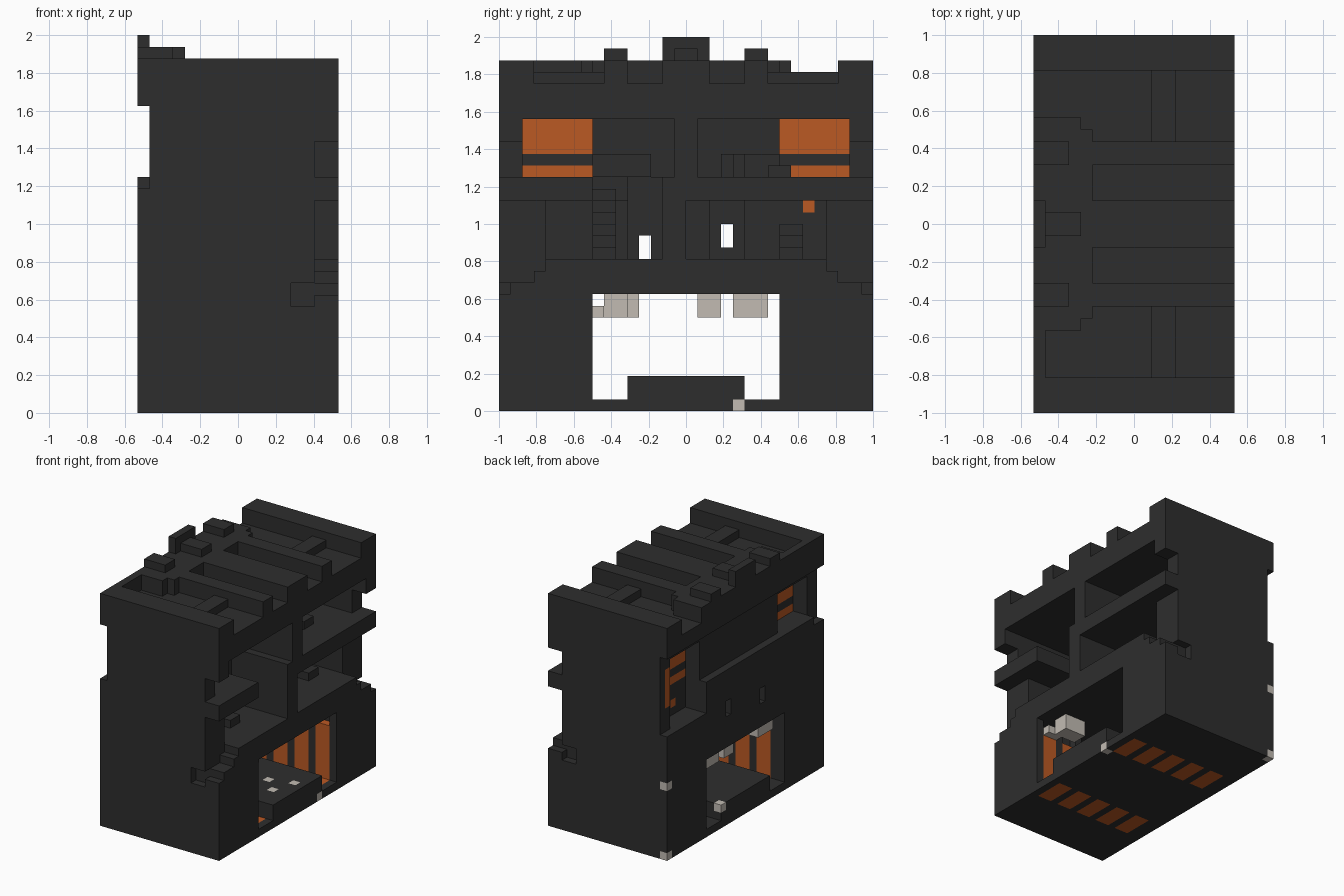
import bpy
import bmesh
from itertools import product

UNIT = 1 / 16
WIDE, LONG = 17, 32
cells = {}          # (x, y, z) block -> part name


def fill(part, x, y, z, mirror=False):
    """Set a box of blocks to a part (None carves); mirror repeats it front to back."""
    for i, j, k in product(range(*x), range(*y), range(*z)):
        for jj in ((j, LONG - 1 - j) if mirror else (j,)):
            if part:
                cells[i, jj, k] = part
            else:
                cells.pop((i, jj, k), None)


def carve(x, y, z, mirror=False):
    fill(None, x, y, z, mirror)


ALL_X, ALL_Y = (0, WIDE), (0, LONG)

# Main block
fill("building", ALL_X, ALL_Y, (0, 30))

# Gateway with a raised platform
carve(ALL_X, (8, 24), (1, 10))
fill("platform", ALL_X, (11, 21), (1, 3))

# Amber light strips running over the gateway floor and up its walls
for x in range(2, WIDE - 1, 3):
    strip = (x, x + 2)
    fill("light_strips", strip, (21, 25), (0, 1), True)
    fill("light_strips", strip, (24, 25), (1, 8), True)
    carve(strip, (24, 25), (8, 10), True)

# Roof pits between beams
carve((1, WIDE), (3, 9), (28, 30))
carve(ALL_X, (23, 29), (28, 30))
carve((5, WIDE), (11, 14), (28, 30), True)

# Roof crossbars, corner steps and crenels
fill("roof_crossbars", (10, 12), (3, 9), (28, 29), True)
fill("roof_steps", (0, 4), (7, 9), (28, 30), True)
fill("roof_steps", (4, 5), (8, 9), (28, 30), True)
fill("crenels", (0, 3), (9, 11), (30, 31), True)
fill("crenels", (0, 1), (14, 18), (30, 32))
fill("crenels", (1, 4), (15, 17), (30, 31))

# Long groove on the plain side, deeper at its ends
carve((0, 1), ALL_Y, (20, 26))
carve((0, 1), (0, 2), (19, 20))
carve((0, 1), (24, 32), (16, 20))

# Upper rooms, with windows through to the groove
carve((4, WIDE), (2, 8), (20, 25), True)
carve((6, WIDE), (8, 15), (20, 25), True)
carve((1, 3), (2, 8), (20, 25), True)
carve((1, 3), (24, 30), (16, 20))

# Amber back panels in the upper rooms
fill("amber_panels", (3, 4), (2, 8), (22, 25), True)
fill("amber_panels", (3, 4), (2, 8), (20, 21), True)
fill("amber_panels", (3, 4), (26, 27), (17, 18))
fill("amber_panels", (1, 2), (30, 31), (19, 24))

# Lower rooms behind a stepped balcony
carve((4, WIDE), (4, 14), (13, 18))
carve((4, WIDE), (16, 28), (13, 18))
carve((6, WIDE), (8, 14), (18, 20))
carve((15, WIDE), (0, 3), (11, 18), True)
carve((15, WIDE), (3, 4), (12, 18), True)
carve((15, WIDE), (0, 2), (20, 23), True)
carve((13, 15), (0, 1), (9, 11), True)
carve((15, WIDE), (0, 1), (10, 11), True)

# Inner walls, pierced by slit windows
fill("inner_walls", (4, 9), (11, 14), (13, 20))
fill("inner_walls", (4, 9), (18, 21), (13, 18))
carve((0, 9), (12, 13), (13, 15))
carve((0, 9), (19, 20), (14, 16))

# Stairs in the lower rooms
for step in range(6):
    fill("stairs", (5, 13 - step), (8, 10), (13 + step, 14 + step))
for step in range(3):
    fill("stairs", (5, 13 - step), (24, 26), (13 + step, 14 + step))

# Furniture in the upper rooms
fill("furniture", (6, 10), (8, 13), (20, 22))
fill("furniture", (6, 8), (19, 24), (20, 22))
fill("furniture", (10, 12), (20, 21), (20, 22))
fill("furniture", (12, 13), (23, 25), (20, 21))

# Pale lamps under the gateway ceiling
fill("ceiling_lamps", (1, 3), (9, 12), (8, 10))
fill("ceiling_lamps", (12, 15), (9, 11), (8, 10))
fill("ceiling_lamps", (14, 16), (8, 9), (8, 9))
fill("ceiling_lamps", (1, 2), (17, 19), (8, 10))
fill("ceiling_lamps", (1, 3), (20, 23), (8, 10))

# Pale marker stones set flush in corners and platform
for x, y, z in ((0, 31, 9), (0, 31, 0), (16, 20, 0), (0, 20, 2),
                (12, 16, 2), (14, 14, 2), (15, 17, 2)):
    cells[x, y, z] = "marker_stones"


def material(name, colour):
    mat = bpy.data.materials.new(name)
    mat.use_nodes = True
    mat.diffuse_color = (*colour, 1)
    shader = next(n for n in mat.node_tree.nodes if n.type == 'BSDF_PRINCIPLED')
    shader.inputs["Base Color"].default_value = (*colour, 1)
    shader.inputs["Roughness"].default_value = 0.9
    return mat


def build_part(part, mat):
    """Make one object from the exposed block sides of a part."""
    bm = bmesh.new()
    verts = {}

    def corner(point):
        if point not in verts:
            x, y, z = point
            verts[point] = bm.verts.new(((x - WIDE / 2) * UNIT, (y - LONG / 2) * UNIT, z * UNIT))
        return verts[point]

    for cell in [c for c, name in cells.items() if name == part]:
        for axis, side in product(range(3), (0, 1)):
            beside = list(cell)
            beside[axis] += 2 * side - 1
            if tuple(beside) in cells:
                continue
            ring = []
            for u, v in ((0, 0), (1, 0), (1, 1), (0, 1)):
                point = list(cell)
                point[axis] += side
                point[(axis + 1) % 3] += u
                point[(axis + 2) % 3] += v
                ring.append(corner(tuple(point)))
            bm.faces.new(ring if side else ring[::-1])
    # Merge flat areas into large clean faces
    bmesh.ops.dissolve_limit(bm, angle_limit=0.01, verts=bm.verts, edges=bm.edges)
    mesh = bpy.data.meshes.new(part)
    bm.to_mesh(mesh)
    bm.free()
    mesh.materials.append(mat)
    bpy.context.collection.objects.link(bpy.data.objects.new(part, mesh))


cube = bpy.data.objects.get("Cube")
if cube:
    bpy.data.objects.remove(cube, do_unlink=True)

charcoal = material("charcoal", (0.027, 0.027, 0.027))
amber = material("amber", (0.5, 0.1, 0.017))
pale = material("pale stone", (0.54, 0.5, 0.45))
special = {"light_strips": amber, "amber_panels": amber,
           "ceiling_lamps": pale, "marker_stones": pale}

for part in sorted(set(cells.values())):
    build_part(part, special.get(part, charcoal))
